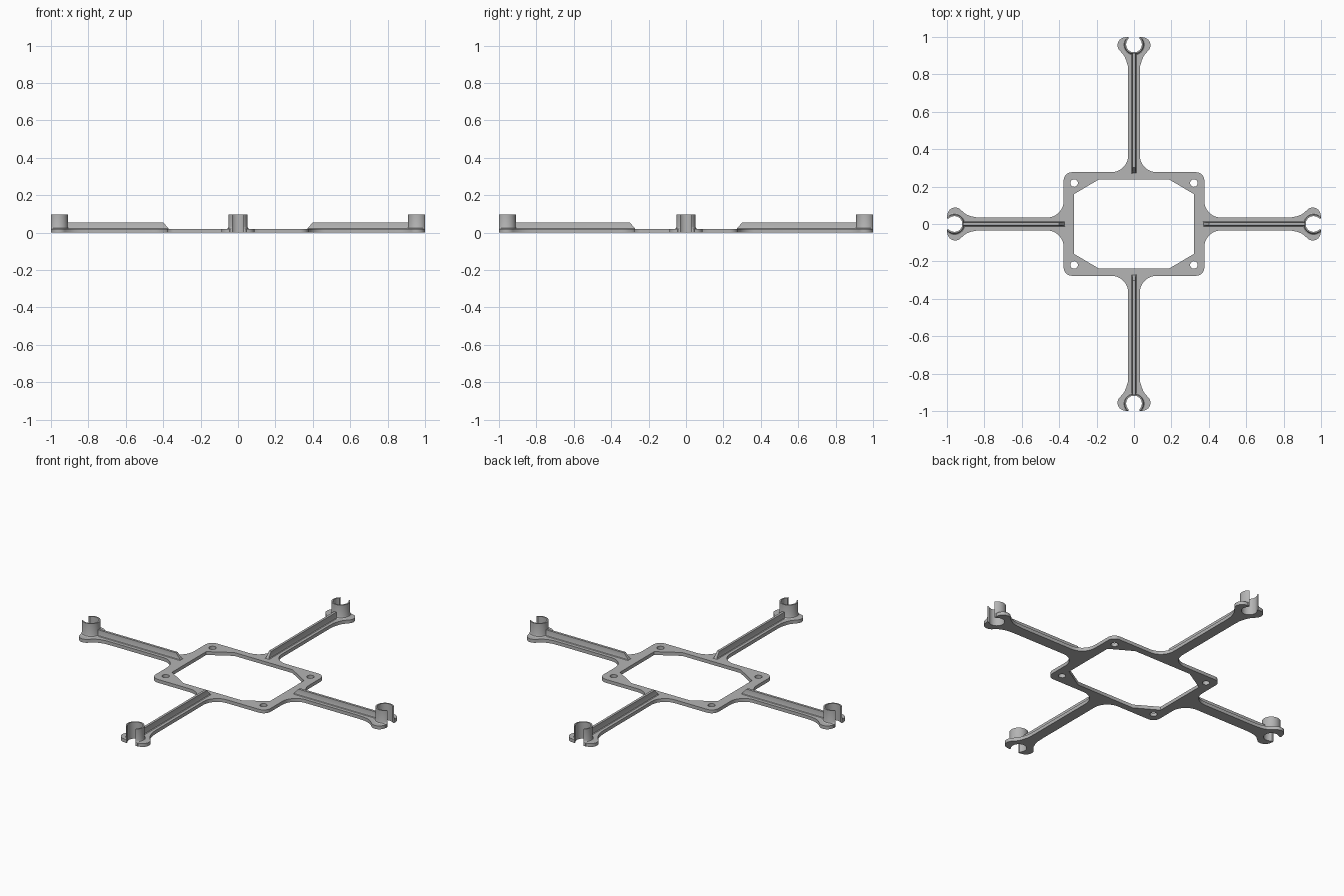
import bpy, bmesh
from math import cos, sin, pi, radians, atan2, sqrt
from mathutils import Matrix

cube = bpy.data.objects.get("Cube")
if cube:
    bpy.data.objects.remove(cube, do_unlink=True)

grey = bpy.data.materials.new("light grey plastic")
grey.use_nodes = True
colour = (0.46, 0.46, 0.46, 1)
grey.diffuse_color = colour
grey.node_tree.nodes["Principled BSDF"].inputs["Base Color"].default_value = colour

PLATE = 0.02                     # plate thickness
HX, HY = 0.376, 0.277            # half size of the central frame
RING, OUTER, INNER, GAP = 0.96, 0.05, 0.042, 0.03


def finish(name, bm):
    bmesh.ops.remove_doubles(bm, verts=bm.verts, dist=1e-5)
    bmesh.ops.recalc_face_normals(bm, faces=bm.faces)
    mesh = bpy.data.meshes.new(name)
    bm.to_mesh(mesh)
    bm.free()
    mesh.materials.clear()
    mesh.materials.append(grey)
    ob = bpy.data.objects.new(name, mesh)
    bpy.context.collection.objects.link(ob)
    bpy.ops.object.select_all(action='DESELECT')
    ob.select_set(True)
    bpy.context.view_layer.objects.active = ob
    bpy.ops.object.shade_smooth_by_angle(angle=radians(35))
    return ob


def arc(cx, cy, r, a, b, n=10):
    return [(cx + r * cos(radians(a + (b - a) * i / n)),
             cy + r * sin(radians(a + (b - a) * i / n))) for i in range(n + 1)]


def arm_outline(half, root, fillet):
    """Half outline of an arm along +x, from the clip mouth to the frame."""
    mouth = atan2(GAP, sqrt(INNER ** 2 - GAP ** 2)) * 180 / pi
    pts = arc(RING, 0, INNER, 180, mouth, 16)
    pts += [(RING + 0.04, GAP)]
    pts += arc(0.956, 0.046, 0.042, 15, 140, 12)
    pts += [(0.90, 0.053), (0.875, 0.042), (0.845, half + 0.002), (0.80, half)]
    return pts + arc(root + fillet, half + fillet, fillet, 270, 180)


def mirror_all(quarter):
    """Complete a closed loop from the quarter between +x and +y."""
    upper = quarter + [(-x, y) for x, y in reversed(quarter[:-1])]
    return upper + [(x, -y) for x, y in reversed(upper[1:-1])]


# Flat plate: frame, arms and clip feet in one outline with holes
quarter = arm_outline(0.034, HX, 0.09)
quarter += arc(HX - 0.045, HY - 0.045, 0.045, 0, 90)
quarter += [(y, x) for x, y in reversed(arm_outline(0.031, HY, 0.09))]
# The quarter already ends on the axes, so the mirrored loop stays closed
loops = [mirror_all(quarter)]
window = [(0.32, 0.16), (0.19, 0.237)]
loops.append([(sx * x, sy * y) for sx, sy, pts in
              ((1, 1, window), (-1, 1, window[::-1]),
               (-1, -1, window), (1, -1, window[::-1])) for x, y in pts])
for sx in (-1, 1):
    for sy in (-1, 1):
        loops.append(arc(sx * 0.32, sy * 0.219, 0.02, 0, 360, 24)[:-1])

curve = bpy.data.curves.new("plate_outline", 'CURVE')
curve.dimensions = '2D'
curve.fill_mode = 'BOTH'
curve.extrude = PLATE / 2
for loop in loops:
    spline = curve.splines.new('POLY')
    spline.points.add(len(loop) - 1)
    for p, (x, y) in zip(spline.points, loop):
        p.co = (x, y, 0, 1)
    spline.use_cyclic_u = True
helper = bpy.data.objects.new("plate_outline", curve)
bpy.context.collection.objects.link(helper)
bpy.context.view_layer.update()
flat = helper.evaluated_get(bpy.context.evaluated_depsgraph_get()).to_mesh()
bm = bmesh.new()
bm.from_mesh(flat)
bpy.data.objects.remove(helper, do_unlink=True)
bmesh.ops.translate(bm, verts=bm.verts, vec=(0, 0, PLATE / 2))
finish("frame_plate", bm)


def sweep(bm, sections):
    """Skin closed cross-sections and cap both ends."""
    rows = [[bm.verts.new(p) for p in s] for s in sections]
    for a, b in zip(rows, rows[1:]):
        for i in range(len(a)):
            j = (i + 1) % len(a)
            bm.faces.new((a[i], a[j], b[j], b[i]))
    bm.faces.new(rows[0])
    bm.faces.new(rows[-1])


def rib(name, start, angle):
    half = [(0.014, 0.015), (0.014, PLATE), (0.010, 0.023), (0.008, 0.03), (0.007, 0.055)]
    section = half + [(-y, z) for y, z in reversed(half)]
    inner = [(start + max(0, z - PLATE) * 0.85, y, z) for y, z in section]
    outer = [(RING - OUTER + 0.004, y, z) for y, z in section]
    bm = bmesh.new()
    sweep(bm, [inner, outer])
    bm.transform(Matrix.Rotation(angle, 4, 'Z'))
    finish(name, bm)


def clip(name, angle):
    # Open collar with a small flare at its foot
    profile = [(INNER, 0), (OUTER + 0.009, 0), (OUTER + 0.009, PLATE),
               (OUTER + 0.003, 0.024), (OUTER, 0.032), (OUTER, 0.098), (INNER, 0.098)]
    n = 36
    bm = bmesh.new()
    sections = []
    for i in range(n + 1):
        t = i / n * 2 - 1
        ring = []
        for r, z in profile:
            a = pi + t * (pi - atan2(GAP, sqrt(r * r - GAP * GAP)))
            ring.append((min(RING + r * cos(a), 1.0), r * sin(a), z))
        sections.append(ring)
    sweep(bm, sections)
    bm.transform(Matrix.Rotation(angle, 4, 'Z'))
    finish(name, bm)


for k, side in enumerate(("left", "back", "right", "front")):
    rib(side + "_arm_rib", HX - 0.006 if k % 2 == 0 else HY - 0.006, k * pi / 2)
    clip(side + "_clip", k * pi / 2)
